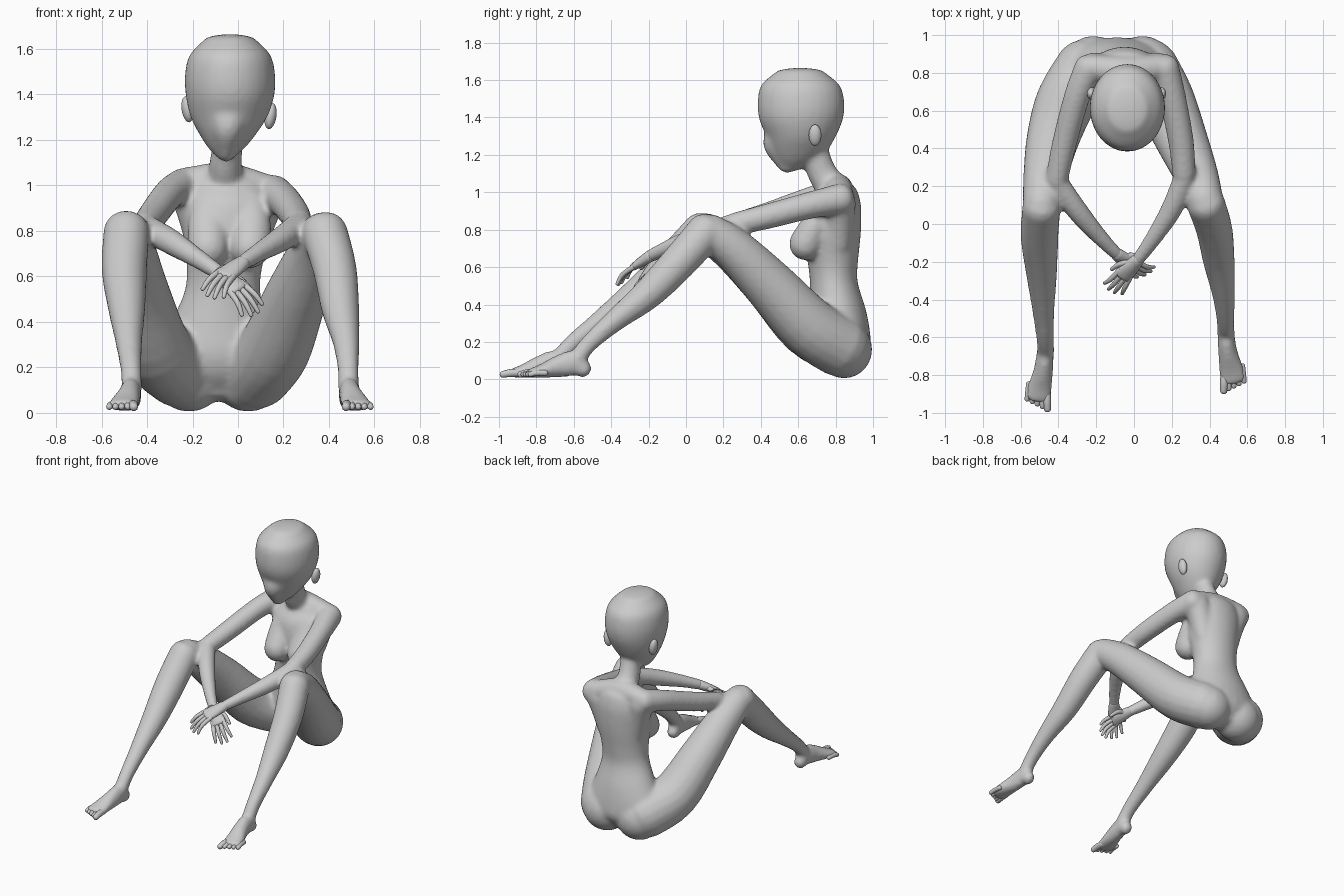
import bpy, bmesh, math
from mathutils import Vector, Matrix


def smooth_rows(rows, steps=4):
    """Catmull-Rom interpolation of (x, y, z, ru, rv) sections."""
    out = []
    for i in range(len(rows) - 1):
        a, b = rows[max(i - 1, 0)], rows[i]
        c, d = rows[i + 1], rows[min(i + 2, len(rows) - 1)]
        for k in range(steps):
            t = k / steps
            out.append([0.5 * (2 * q + (r - p) * t + (2 * p - 5 * q + 4 * r - s) * t * t
                               + (3 * q - p - 3 * r + s) * t ** 3)
                        for p, q, r, s in zip(a, b, c, d)])
    return out + [list(rows[-1])]


def tube(bm, rows, ref=(1, 0, 0), cap=0.8, flat=False, n=18):
    """Elliptical loft with rounded ends."""
    rows = smooth_rows([r if len(r) == 5 else (*r, r[3]) for r in rows])
    cs = [Vector(r[:3]) for r in rows]
    rings = []
    for i, r in enumerate(rows):
        t = (cs[min(i + 1, len(cs) - 1)] - cs[max(i - 1, 0)]).normalized()
        if flat:
            t = Vector((0, 0, 1 if t.z > 0 else -1))
        rings.append((cs[i], r[3], r[4], t))

    def end(ring, sign):
        c, a, b, t = ring
        return [(c + t * sign * min(a, b) * cap * math.sin(math.radians(g)),
                 a * math.cos(math.radians(g)), b * math.cos(math.radians(g)), t)
                for g in (28, 55, 78)]
    rings = end(rings[0], -1)[::-1] + rings + end(rings[-1], 1)
    loops = []
    for c, a, b, t in rings:
        u = Vector(ref)
        u = (u - t * u.dot(t)).normalized()
        v = t.cross(u)
        loops.append([bm.verts.new(c + u * a * math.cos(w) + v * b * math.sin(w))
                      for w in (2 * math.pi * k / n for k in range(n))])
    for p, q in zip(loops, loops[1:]):
        for k in range(n):
            bm.faces.new((p[k], p[(k + 1) % n], q[(k + 1) % n], q[k]))
    bm.faces.new(loops[0][::-1])
    bm.faces.new(loops[-1])


def ball(bm, loc, size, rot=0):
    m = Matrix.Translation(loc) @ Matrix.Rotation(rot, 4, 'Y') @ Matrix.Diagonal((*size, 1))
    bmesh.ops.create_uvsphere(bm, u_segments=20, v_segments=12, radius=1, matrix=m)


def finish(name, bm):
    bmesh.ops.recalc_face_normals(bm, faces=bm.faces)
    me = bpy.data.meshes.new(name)
    bm.to_mesh(me)
    bm.free()
    for p in me.polygons:
        p.use_smooth = True
    ob = bpy.data.objects.new(name, me)
    bpy.context.collection.objects.link(ob)
    return ob


body = bmesh.new()

# torso and pelvis
tube(body, [(-.09, .84, .10, .17, .10), (-.09, .835, .17, .275, .15), (-.09, .82, .26, .275, .163),
            (-.085, .81, .38, .22, .15), (-.07, .79, .52, .17, .128), (-.06, .785, .63, .165, .135),
            (-.05, .78, .78, .19, .155), (-.05, .79, .92, .2, .147), (-.05, .81, 1.0, .175, .11)],
     flat=True, cap=.5, n=28)
# buttocks
for x in (-.215, .045):
    ball(body, (x, .845, .16), (.16, .152, .155))
# shoulder yoke
tube(body, [(-.23, .83, 1.01, .07), (-.05, .81, 1.02, .08), (.14, .83, .975, .07)], ref=(0, 1, 0))
# sides below the shoulders
tube(body, [(-.215, .82, .98, .09), (-.18, .815, .87, .085), (-.15, .81, .72, .075)])
tube(body, [(.125, .82, .95, .09), (.085, .815, .85, .085), (.05, .81, .72, .075)])
# breasts
for x in (-.13, .055):
    tube(body, [(x * .8 - .01, .72, .93, .08, .05), (x, .69, .83, .09, .075), (x, .64, .725, .09, .09)], cap=1)
# neck
tube(body, [(-.055, .80, 1.0, .09), (-.055, .735, 1.09, .072, .08), (-.045, .70, 1.18, .068, .075),
            (-.035, .67, 1.3, .07)])
# head
tube(body, [(-.055, .57, 1.13, .045, .06), (-.05, .59, 1.17, .085, .11), (-.045, .605, 1.23, .128, .155),
            (-.04, .615, 1.3, .168, .187), (-.035, .615, 1.39, .194, .224), (-.035, .615, 1.48, .199, .232),
            (-.035, .612, 1.57, .18, .212), (-.035, .61, 1.635, .12, .14)], flat=True, cap=.25, n=28)
# pointed lower face
tube(body, [(-.042, .53, 1.33, .11, .11), (-.046, .515, 1.23, .075, .098), (-.053, .545, 1.125, .035, .05)],
     flat=True, cap=.6)

# thighs
tube(body, [(.07, .83, .17, .163), (.16, .66, .28, .16), (.25, .45, .5, .14),
            (.33, .26, .69, .117), (.375, .12, .79, .1)])
tube(body, [(-.25, .83, .18, .163), (-.36, .65, .28, .16), (-.43, .45, .5, .14),
            (-.47, .25, .69, .117), (-.49, .10, .795, .1)])
# shins
tube(body, [(.38, .11, .795, .102), (.425, -.03, .635, .097), (.45, -.2, .46, .084), (.475, -.38, .315, .06),
            (.485, -.52, .19, .047), (.487, -.58, .11, .047)])
tube(body, [(-.49, .09, .8, .102), (-.5, -.07, .63, .1), (-.49, -.25, .47, .084), (-.48, -.45, .315, .06),
            (-.47, -.61, .19, .047), (-.467, -.68, .11, .047)])
# upper arms
tube(body, [(-.235, .83, 1.0, .08), (-.3, .68, .965, .07), (-.37, .42, .875, .066), (-.41, .23, .82, .06)])
tube(body, [(.155, .83, .965, .084), (.205, .66, .93, .073), (.25, .43, .87, .068), (.265, .26, .83, .062)])
# forearms
tube(body, [(-.405, .22, .815, .058), (-.3, .07, .755, .057), (-.18, -.07, .68, .044), (-.09, -.16, .62, .035)])
tube(body, [(.265, .24, .825, .058), (.2, .08, .77, .057), (.1, -.08, .71, .044), (.02, -.19, .66, .035)])


# feet and toes
def foot(s, x, y, name):
    tube(body, [(x, y + .005, .052, .042, .046), (x + s * .003, y - .05, .085, .046, .07),
                (x + s * .012, y - .13, .07, .052, .06), (x + s * .03, y - .22, .045, .066, .038),
                (x + s * .042, y - .28, .034, .068, .024)], cap=.9)
    bm = bmesh.new()
    for k in range(5):
        r = .022 if k == 0 else .016
        bx, tx = x + s * (-.005 + .023 * k), x + s * (-.010 + .027 * k)
        tip = y - .336 + .013 * k
        tube(bm, [(bx, y - .24 + .01 * k, .034, r), ((bx + tx) / 2, y - .29 + .01 * k, .034, r),
                  (tx, tip, .026, r * .85)], n=10)
    finish(name, bm)


foot(1, .485, -.55, "right_toes")
foot(-1, -.468, -.645, "left_toes")

# fuse the skin into one smooth surface
ob = finish("body", body)
m = ob.modifiers.new("fuse", 'REMESH')
m.mode = 'VOXEL'
m.voxel_size = .013
m.use_smooth_shade = True
m = ob.modifiers.new("soften", 'SMOOTH')
m.factor = .5
m.iterations = 10


# hands
def hand(name, wrist, knuckle, tip, normal):
    w, k, t = Vector(wrist), Vector(knuckle), Vector(tip)
    across = (k - w).cross(Vector(normal)).normalized()
    if across.z < 0:
        across = -across
    bm = bmesh.new()
    tube(bm, [(*w, .035, .032), (*w.lerp(k, .5), .045, .028), (*k, .05, .02)], ref=across, cap=.9)
    lift = Vector(normal).normalized() * .012
    for j, length in enumerate((.85, 1, .97, .8)):
        off = across * (.036 - .024 * j)
        tp = k.lerp(t, length)
        tube(bm, [(*(k.lerp(w, .15) + off), .015), (*(k.lerp(tp, .5) + off * 1.3 + lift), .013),
                  (*(tp + off * 1.6), .009)], n=10)
    # thumb
    tube(bm, [(*w.lerp(k, .2), .018), (*(w.lerp(k, .65) + across * .05 - lift), .016),
              (*(k.lerp(t, .2) + across * .065 - lift * 2), .01)], n=10)
    finish(name, bm)


hand("left_hand", (-.09, -.16, .62), (0, -.225, .545), (.075, -.26, .435), (.2, -.8, .5))
hand("right_hand", (.02, -.19, .66), (-.06, -.275, .605), (-.12, -.355, .51), (-.2, -.7, .6))

# ears
bm = bmesh.new()
ball(bm, (-.222, .69, 1.335), (.026, .034, .058), -.15)
ball(bm, (.143, .69, 1.305), (.026, .034, .058), .15)
finish("ears", bm)
